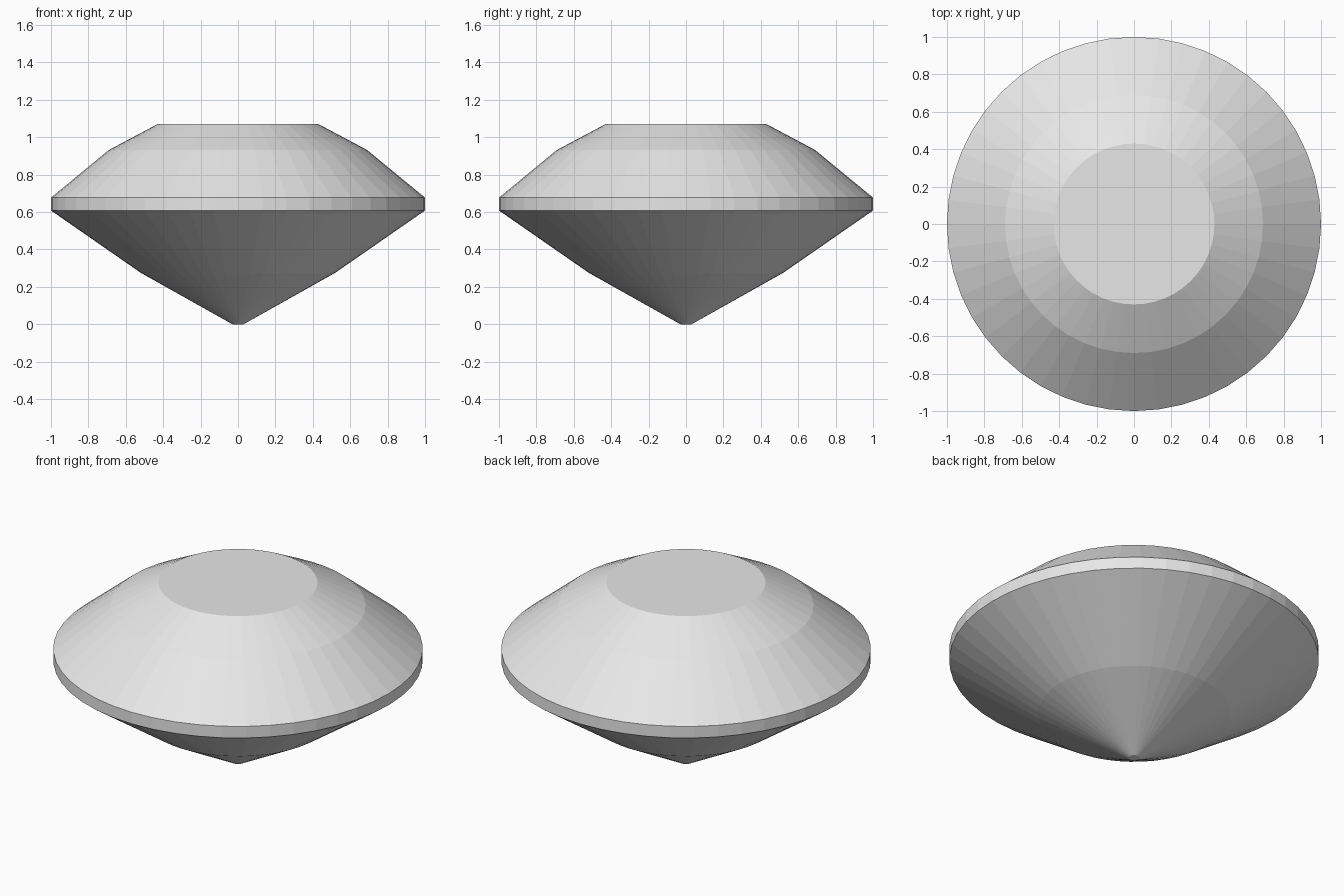
import bpy
import bmesh
import math

if "Cube" in bpy.data.objects:
    bpy.data.objects.remove(bpy.data.objects["Cube"])

SEGMENTS = 48


def material(name, rgb):
    m = bpy.data.materials.new(name)
    m.diffuse_color = (*rgb, 1.0)
    m.use_nodes = True
    m.node_tree.nodes["Principled BSDF"].inputs["Base Color"].default_value = m.diffuse_color
    return m


def lathe(name, profile, mat):
    """Spin a (radius, height) profile around z and cap both ends."""
    bm = bmesh.new()
    rings = []
    for r, z in profile:
        rings.append([
            bm.verts.new((r * math.cos(math.tau * i / SEGMENTS),
                          r * math.sin(math.tau * i / SEGMENTS), z))
            for i in range(SEGMENTS)])
    for low, high in zip(rings, rings[1:]):
        for i in range(SEGMENTS):
            j = (i + 1) % SEGMENTS
            bm.faces.new((low[i], low[j], high[j], high[i]))
    bm.faces.new(rings[0][::-1])
    bm.faces.new(rings[-1])
    mesh = bpy.data.meshes.new(name)
    bm.to_mesh(mesh)
    bm.free()
    mesh.materials.append(mat)
    obj = bpy.data.objects.new(name, mesh)
    bpy.context.collection.objects.link(obj)
    return obj


# Cut gem: culet, two-step pavilion, girdle, two-step crown, table
lathe("cut_gem", [
    (0.03, 0.0),
    (0.52, 0.275),
    (1.0, 0.608),
    (1.0, 0.677),
    (0.69, 0.932),
    (0.43, 1.07),
], material("light_grey", (0.8, 0.8, 0.8)))
